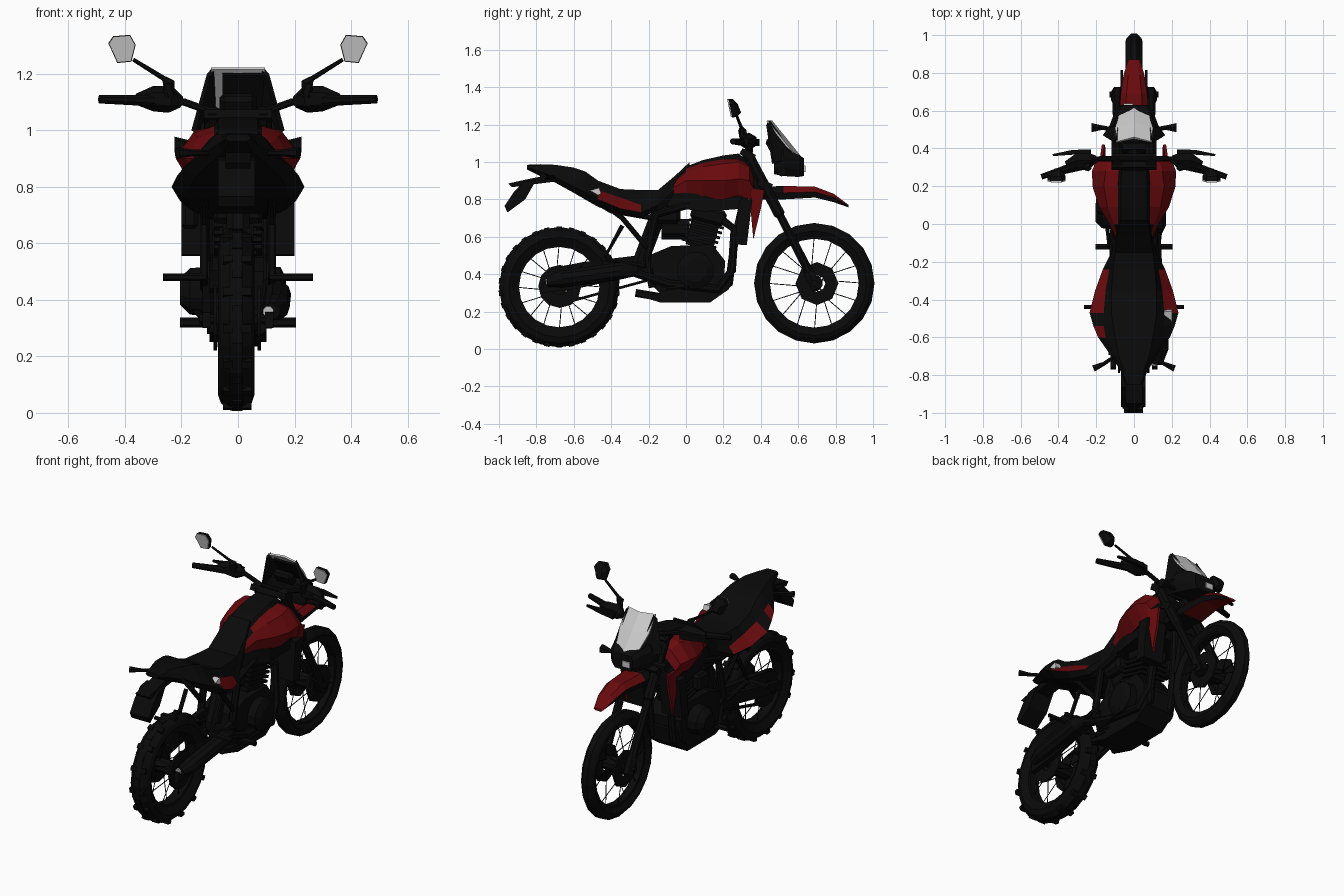
import bpy, bmesh, math
from mathutils import Vector, Matrix

def colour(name, r, g, b):
    m = bpy.data.materials.new(name)
    m.diffuse_color = (r, g, b, 1)
    return m

BLACK = colour("black", 0.003, 0.003, 0.003)
RED = colour("dark red", 0.14, 0.003, 0.004)
GREY = colour("light grey", 0.6, 0.6, 0.6)

def finish(name, bm, mats):
    bmesh.ops.recalc_face_normals(bm, faces=bm.faces)
    me = bpy.data.meshes.new(name)
    bm.to_mesh(me)
    bm.free()
    for m in mats:
        me.materials.append(m)
    ob = bpy.data.objects.new(name, me)
    bpy.context.collection.objects.link(ob)
    return ob

def skin(name, rings, mats, rule=None, closed=False):
    """Join rings of points; rule(segment, edge) picks the material."""
    bm = bmesh.new()
    vs = [[bm.verts.new(p) for p in r] for r in rings]
    n, k = len(rings[0]), len(rings)
    for s in range(k if closed else k - 1):
        a, b = vs[s], vs[(s + 1) % k]
        for i in range(n):
            j = (i + 1) % n
            f = bm.faces.new((a[i], a[j], b[j], b[i]))
            if rule:
                f.material_index = rule(s, i)
    if not closed:
        bm.faces.new(vs[0])
        bm.faces.new(vs[-1])
    return finish(name, bm, mats)

def body(name, sections, mats, rule=None):
    """Symmetric loft along y: (y, [(x, z) from top to bottom]); rule(segment, level, is_left)."""
    h = len(sections[0][1])
    rings = [[(x, y, z) for x, z in p] + [(-x, y, z) for x, z in p[::-1]] for y, p in sections]
    return skin(name, rings, mats, rule and (lambda s, i: rule(s, min(i, 2 * h - 2 - i), i >= h)))

def plate(name, prof, x0, x1, mat):
    return skin(name, [[(x, y, z) for y, z in prof] for x in (x0, x1)], [mat])

def tube(name, pts, r, mat=BLACK, sides=8):
    pts = [Vector(p) for p in pts]
    rs = r if isinstance(r, (list, tuple)) else [r] * len(pts)
    d = (pts[-1] - pts[0]).normalized()
    ref = Vector((0, 0, 1)) if abs(d.x) > 0.6 else Vector((1, 0, 0))
    rings = []
    for i, p in enumerate(pts):
        t = (pts[min(i + 1, len(pts) - 1)] - pts[max(i - 1, 0)]).normalized()
        u = t.cross(ref).normalized()
        v = t.cross(u)
        rings.append([p + rs[i] * (u * math.cos(a) + v * math.sin(a))
                      for a in (2 * math.pi * (q + 0.5) / sides for q in range(sides))])
    return skin(name, rings, [mat])

def box(name, c, size, mat=BLACK, tilt=0, bevel=0):
    bm = bmesh.new()
    bmesh.ops.create_cube(bm, size=1, matrix=Matrix.Translation(c) @ Matrix.Rotation(tilt, 4, 'X')
                          @ Matrix.Diagonal((*size, 1)))
    if bevel:
        bmesh.ops.bevel(bm, geom=bm.edges[:], offset=bevel, segments=1, affect='EDGES')
    return finish(name, bm, [mat])

def ring(name, c, prof, sides, mat=BLACK):
    """Closed (x, radius) profile turned about the x axis."""
    return skin(name, [[(c[0] + x, c[1] + r * math.cos(a), c[2] + r * math.sin(a)) for x, r in prof]
                for a in (2 * math.pi * i / sides for i in range(sides))], [mat], closed=True)

def wheel(name, c, R, w, ri):
    # tyre, rim, hub and crossed spokes
    side = [(w * .6, ri + .01), (w, (ri + R) / 2), (w * .85, R - .025), (w * .35, R)]
    ring(name + "_tyre", c, side + [(-x, r) for x, r in side[::-1]], 20)
    ring(name + "_rim", c, [(w * .6, ri + .02), (w * .5, ri), (-w * .5, ri), (-w * .6, ri + .02)], 20)
    tube(name + "_hub", [(c[0] - .075, *c[1:]), (c[0] + .075, *c[1:])], .045, sides=10)
    tube(name + "_axle", [(c[0] - .13, *c[1:]), (c[0] + .13, *c[1:])], .018)
    for i in range(16):
        a, s = 2 * math.pi * i / 16, 1 if i % 2 else -1
        b = a + .45 * (1 if i % 4 < 2 else -1)
        tube(name + "_spoke", [(c[0] + s * .05, c[1] + .04 * math.cos(b), c[2] + .04 * math.sin(b)),
             (c[0] + s * .01, c[1] + (ri + .01) * math.cos(a), c[2] + (ri + .01) * math.sin(a))], .003, sides=3)

REAR, FRONT = (-.006, -.678, .331), (0, .686, .352)
wheel("rear_wheel", REAR, .322, .064, .215)
wheel("front_wheel", FRONT, .322, .046, .238)
for i in range(30):  # tread blocks
    a = 2 * math.pi * (i + .5) / 30
    for x in ((-.035, .03) if i % 2 else (-.003,)):
        box("tread_block", (x, REAR[1] + .314 * math.cos(a), REAR[2] + .314 * math.sin(a)),
            (.035, .02, .03), tilt=a)
disc = [(.006, .115), (-.006, .115), (-.006, .045), (.006, .045)]
ring("front_brake_disc", (-.065, .70, .35), disc, 8)
ring("front_brake_disc", (.065, .70, .35), disc, 8)
ring("rear_sprocket", (-.08, -.675, .335), disc, 12)
ring("rear_brake_disc", (.075, -.675, .335), disc, 12)

# tank: black centre strip, red flanks
body("tank", [
    (-.09, [(.06, .90), (.07, .885), (.08, .875), (.09, .85), (.08, .81)]),
    (.00, [(.07, .975), (.085, .965), (.105, .945), (.13, .90), (.10, .80)]),
    (.09, [(.07, 1.01), (.085, .995), (.14, .975), (.185, .90), (.13, .80)]),
    (.20, [(.07, 1.035), (.085, 1.015), (.16, .99), (.22, .90), (.16, .80)]),
    (.28, [(.065, 1.045), (.08, 1.015), (.15, 1.0), (.222, .91), (.17, .82)]),
    (.34, [(.06, 1.0), (.075, .985), (.13, .97), (.20, .90), (.17, .80)]),
    (.36, [(.05, .93), (.07, .925), (.12, .92), (.18, .86), (.16, .80)])],
    [BLACK, RED], lambda s, l, left: 1 if l in (1, 2, 3) and not (s == 0 and l == 1) else 0)
body("tank_underside", [(-.1, [(.08, .84), (.10, .76)]), (.1, [(.14, .84), (.15, .735)]),
                        (.3, [(.16, .84), (.165, .75)])], [BLACK])

# seat and tail with red side panels
body("seat_and_tail", [
    (-.85, [(.03, .985), (.04, .98), (.045, .97), (.03, .96)]),
    (-.78, [(.05, .988), (.06, .98), (.07, .95), (.05, .925)]),
    (-.70, [(.08, .985), (.10, .96), (.12, .92), (.09, .89)]),
    (-.60, [(.10, .97), (.15, .91), (.19, .87), (.15, .835)]),
    (-.54, [(.11, .95), (.16, .89), (.215, .84), (.17, .80)]),
    (-.47, [(.12, .90), (.16, .85), (.235, .80), (.18, .76)]),
    (-.35, [(.12, .855), (.15, .81), (.205, .75), (.17, .72)]),
    (-.24, [(.11, .85), (.13, .77), (.165, .73), (.14, .705)]),
    (-.15, [(.10, .85), (.115, .81), (.12, .77), (.10, .74)]),
    (-.06, [(.09, .925), (.095, .90), (.095, .86), (.08, .79)]),
    (.02, [(.07, 1.0), (.075, .99), (.07, .93), (.06, .86)])],
    [BLACK, RED], lambda s, l, left: 1 if l == 1 and (s in (5, 6) or s == 3 and left) else 0)
box("tail_side_lamp", (.18, -.485, .838), (.04, .055, .035), GREY, .3)

# rear mudguard, plate holder and rear indicators
plate("plate_holder", [(-.865, .895), (-.80, .905), (-.86, .80), (-.955, .73), (-.97, .765), (-.92, .84)], -.07, .06, BLACK)
plate("tail_mudguard", [(-.95, .885), (-.86, .905), (-.66, .945), (-.66, .90), (-.82, .88), (-.93, .865)], -.045, .045, BLACK)
for s in (-1, 1):
    tube("rear_indicator", [(s * .07, -.68, .92), (s * .16, -.74, .92), (s * .215, -.765, .92)], [.01, .012, .02], sides=6)
    tube("front_indicator", [(s * .10, .50, .95), (s * .17, .51, .95), (s * .225, .51, .95)], [.012, .014, .028], sides=6)

# front fender beak
body("front_fender", [
    (.36, [(.05, .865), (.08, .83), (.07, .80)]), (.52, [(.05, .872), (.085, .835), (.075, .80)]),
    (.69, [(.04, .868), (.07, .84), (.06, .81)]), (.79, [(.03, .83), (.055, .81), (.045, .785)]),
    (.87, [(.015, .77), (.03, .765), (.02, .757)])], [RED, BLACK],
    lambda s, l, left: 1 if l == 1 or s == 0 else 0)

# headlight mask, windscreen, instruments
body("headlight_mask", [
    (.47, [(.10, 1.06), (.13, 1.02), (.14, .97), (.12, .935)]),
    (.52, [(.11, 1.07), (.13, 1.03), (.13, .97), (.11, .925)]),
    (.60, [(.08, 1.04), (.10, 1.02), (.10, .96), (.08, .92)]),
    (.63, [(.06, 1.02), (.07, 1.0), (.07, .95), (.05, .925)])], [BLACK])
box("headlight_lens", (-.03, .632, .965), (.05, .012, .035), GREY)
skin("windscreen", [[(x * .095, .455 - .02 * abs(x) + o, 1.222), (x * .10, .53 - .02 * abs(x) + o, 1.13),
     (x * .075, .61 - .02 * abs(x) + o, 1.03), (x * .075, .602 - .02 * abs(x), 1.025),
     (x * .10, .522 - .02 * abs(x), 1.125), (x * .095, .45 - .02 * abs(x), 1.215)]
     for x, o in ((-1, 0), (0, .005), (1, 0))], [GREY])
for s in (-1, 1):
    skin("screen_side", [[(s * .09, .45, 1.222), (s * .11, .44, 1.20), (s * .165, .47, 1.0), (s * .08, .59, 1.02)],
         [(s * .085, .435, 1.21), (s * .10, .43, 1.19), (s * .15, .46, .99), (s * .075, .575, 1.01)]], [BLACK])
box("screen_inner_panel", (.02, .49, 1.125), (.15, .012, .19), tilt=.66)
box("instruments", (0, .46, 1.09), (.13, .05, .08), tilt=.5, bevel=.015)

# fork, clamps, handlebar, controls and mirrors
for s in (-1, 1):
    tube("fork_leg", [(s * .09, .315, 1.07), (s * .09, .50, .72), (s * .09, .505, .71), (s * .09, .69, .35)],
         [.03, .032, .023, .026])
    tube("axle_clamp", [(s * .09, .655, .41), (s * .09, .70, .32)], .032, sides=6)
    tube("grip", [(s * .30, .315, 1.105), (s * .40, .28, 1.108), (s * .49, .25, 1.11)], [.022, .019, .016])
    tube("hand_control", [(s * .20, .345, 1.10), (s * .24, .335, 1.11), (s * .30, .335, 1.112), (s * .36, .315, 1.11)],
         [.02, .048, .045, .02], sides=6)
    tube("lever", [(s * .23, .38, 1.10), (s * .32, .38, 1.11), (s * .43, .365, 1.11)], [.02, .018, .008], sides=4)
    tube("mirror_stem", [(s * .245, .31, 1.12), (s * .245, .30, 1.17), (s * .265, .295, 1.185), (s * .37, .27, 1.25)],
         [.022, .022, .009, .007], sides=6)
    hexa = [(-.052, .02), (-.035, .045), (.025, .05), (.045, .015), (.03, -.045), (-.02, -.05)]
    def face(y, k):
        return [(s * (.407 - k * u), y - v * .2, 1.288 + k * v) for u, v in hexa]
    skin("mirror_shell", [face(.237, 1), face(.262, .95), face(.285, .5)], [BLACK])
    skin("mirror_glass", [face(.230, .96), face(.237, .96)], [GREY])
tube("handlebar", [(-.33, .315, 1.105), (-.19, .345, 1.10), (-.08, .345, 1.06), (.08, .345, 1.06),
                   (.19, .345, 1.10), (.33, .315, 1.105)], .014)
box("upper_clamp", (0, .33, 1.04), (.24, .08, .035), tilt=-.48)
box("lower_clamp", (0, .42, .88), (.24, .08, .04), tilt=-.48)
tube("steering_head", [(0, .30, 1.03), (0, .39, .85)], .035)

# radiators with red shrouds
for s in (-1, 1):
    plate("radiator", [(.285, .80), (.355, .80), (.325, .555), (.26, .56)], s * .06, s * .20, BLACK)
    skin("red_shroud", [[(s * (x + o), y, z) for x, y, z in ((.165, .35, .86), (.155, .42, .85), (.15, .40, .75),
         (.15, .36, .585), (.165, .345, .75))] for o in (0, .015)], [RED])

# frame tubes
for s in (-1, 1):
    x = s * .075
    tube("main_frame", [(s * .03, .32, .95), (s * .1, .12, .80), (s * .11, -.16, .72), (s * .11, -.21, .48), (s * .1, -.18, .33)], .022)
    tube("cradle", [(s * .03, .33, .88), (x, .26, .58), (x, .23, .35), (x, .13, .275), (x, -.12, .275), (x, -.27, .30)], .023)
    tube("subframe", [(s * .10, -.17, .70), (s * .12, -.40, .74), (s * .07, -.7, .92)], .016)
    tube("subframe_strut", [(s * .11, -.19, .52), (s * .12, -.34, .70), (s * .12, -.42, .76)], .015)
    tube("peg_bracket", [(s * .12, -.34, .66), (s * .12, -.44, .48), (s * .12, -.22, .44)], .014, sides=6)
    tube("passenger_peg", [(s * .11, -.44, .48), (s * .265, -.44, .48)], .013, sides=6)
    tube("rider_peg", [(s * .09, -.12, .32), (s * .205, -.12, .32)], .017, sides=6)
    plate("swing_arm", [(-.77, .30), (-.76, .355), (-.60, .385), (-.20, .48), (-.17, .44), (-.22, .40), (-.60, .32)],
          s * .095, s * .125, BLACK)
plate("chain_guard", [(-.68, .44), (-.55, .465), (-.22, .505), (-.22, .47), (-.55, .425)], -.10, -.065, BLACK)
tube("shift_lever", [(-.13, -.12, .34), (-.15, .05, .36)], .01, sides=6)
tube("brake_pedal", [(.13, -.12, .32), (.15, .06, .34)], .01, sides=6)
for z0, z1 in ((.43, .43), (.24, .38)):
    tube("chain", [(-.08, -.675, z0), (-.08, -.16, z1)], .01, sides=4)
tube("shock", [(0, -.14, .74), (0, -.25, .45)], .045)

# engine: crankcase, finned cylinder, head, side covers, carburettor
plate("crankcase", [(-.20, .36), (-.20, .50), (-.08, .55), (.14, .56), (.21, .47), (.20, .34), (.12, .28), (-.12, .28)], -.11, .10, BLACK)
for i in range(5):
    box("cylinder_fin", (0, .07 + .01 * i, .565 + .026 * i), (.17, .19, .015), tilt=-.25)
box("cylinder_core", (0, .09, .62), (.13, .15, .16), tilt=-.25)
box("cylinder_head", (0, .12, .715), (.16, .19, .09), tilt=-.25, bevel=.02)
tube("clutch_cover", [(.10, .05, .42), (.15, .05, .42), (.17, .05, .42)], [.10, .10, .06], sides=12)
tube("alternator_cover", [(-.11, .06, .43), (-.17, .06, .43), (-.205, .06, .43)], [.09, .085, .05], sides=12)
tube("carburettor", [(0, .02, .64), (0, -.13, .64)], .06)
box("air_box", (0, -.10, .72), (.19, .14, .10), bevel=.02)
box("coolant_tank", (-.17, .10, .70), (.06, .10, .10), bevel=.015)

# skid plate, header pipe and silencer
plate("skid_plate", [(-.26, .285), (-.14, .25), (.13, .25), (.23, .32), (.25, .42), (.225, .42), (.20, .34), (.12, .28), (-.25, .30)], -.10, .10, BLACK)
tube("header_pipe", [(.03, .18, .70), (.07, .26, .64), (.09, .245, .42), (.11, .17, .32), (.12, -.1, .35), (.13, -.28, .41)], .024)
tube("silencer", [(.13, -.26, .42), (.14, -.34, .42), (.135, -.66, .375), (.12, -.74, .36)], [.025, .048, .048, .03], sides=10)
tube("silencer_tip", [(.108, -.735, .36), (.107, -.748, .358)], .02, GREY)
